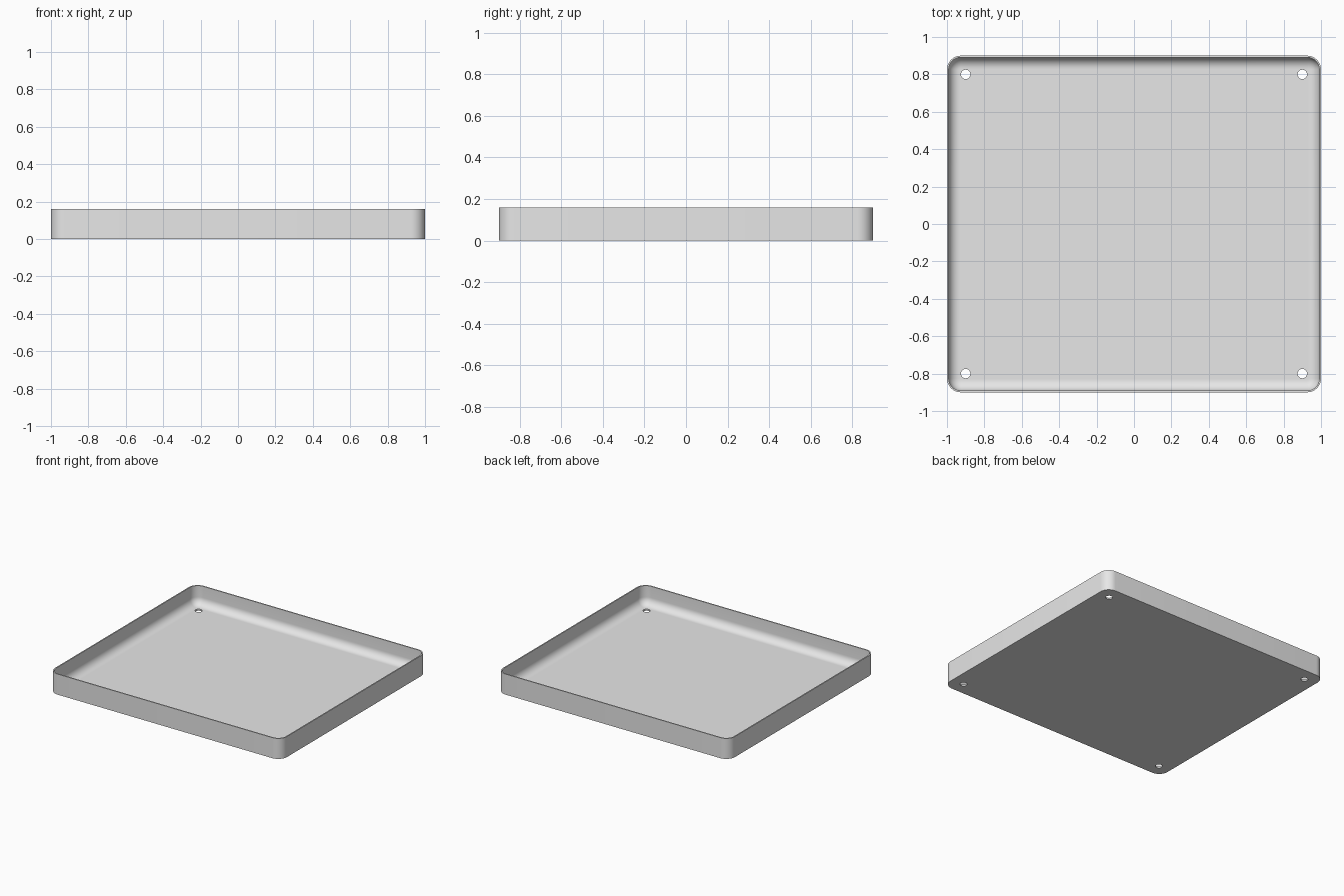
import bpy
import bmesh
from math import sin, cos, pi, radians
from mathutils import Matrix

cube = bpy.data.objects.get("Cube")
if cube:
    bpy.data.objects.remove(cube, do_unlink=True)

HALF_X, HALF_Y, HEIGHT = 1.0, 0.9, 0.16
CORNER, WALL, FLOOR, FILLET = 0.075, 0.009, 0.012, 0.06
CORNER_STEPS, FILLET_STEPS = 10, 10

grey = bpy.data.materials.new("light grey")
grey.use_nodes = True
grey.diffuse_color = (0.8, 0.8, 0.8, 1)
grey.node_tree.nodes["Principled BSDF"].inputs["Base Color"].default_value = (0.8, 0.8, 0.8, 1)


def make_object(name, bm):
    mesh = bpy.data.meshes.new(name)
    bmesh.ops.recalc_face_normals(bm, faces=bm.faces)
    bm.to_mesh(mesh)
    bm.free()
    mesh.materials.append(grey)
    obj = bpy.data.objects.new(name, mesh)
    bpy.context.collection.objects.link(obj)
    return obj


def rounded_loop(bm, inset, z):
    """Rounded rectangle of vertices, inset from the outer outline."""
    r = CORNER - inset
    cx, cy = HALF_X - CORNER, HALF_Y - CORNER
    verts = []
    for quarter, (sx, sy) in enumerate([(1, 1), (-1, 1), (-1, -1), (1, -1)]):
        for i in range(CORNER_STEPS + 1):
            a = (quarter + i / CORNER_STEPS) * pi / 2
            verts.append(bm.verts.new((sx * cx + r * cos(a), sy * cy + r * sin(a), z)))
    return verts


# Tray: outer wall, thin rim, inner wall, rounded inner fillet and floor
profile = [(0, 0), (0, HEIGHT), (WALL, HEIGHT)]
for i in range(FILLET_STEPS + 1):
    a = i / FILLET_STEPS * pi / 2
    profile.append((WALL + FILLET * (1 - cos(a)), FLOOR + FILLET * (1 - sin(a))))
profile.append((WALL + FILLET + 0.003, FLOOR))

bm = bmesh.new()
loops = [rounded_loop(bm, inset, z) for inset, z in profile]
for low, high in zip(loops, loops[1:]):
    for i in range(len(low)):
        j = (i + 1) % len(low)
        bm.faces.new((low[i], low[j], high[j], high[i]))
bm.faces.new(loops[0])
bm.faces.new(loops[-1])
tray = make_object("tray", bm)

# Four screw holes through the floor
bm = bmesh.new()
for sx in (-1, 1):
    for sy in (-1, 1):
        bmesh.ops.create_cone(bm, cap_ends=True, segments=32, radius1=0.025, radius2=0.025,
                              depth=0.1, matrix=Matrix.Translation((sx * 0.9, sy * 0.8, 0)))
cutter = make_object("hole_cutter", bm)
cutter.hide_render = True

cut = tray.modifiers.new("holes", "BOOLEAN")
cut.operation = "DIFFERENCE"
cut.solver = "EXACT"
cut.object = cutter

bpy.ops.object.select_all(action="DESELECT")
tray.select_set(True)
bpy.context.view_layer.objects.active = tray
bpy.ops.object.modifier_apply(modifier=cut.name)
bpy.data.objects.remove(cutter, do_unlink=True)
bpy.ops.object.shade_smooth_by_angle(angle=radians(30))
